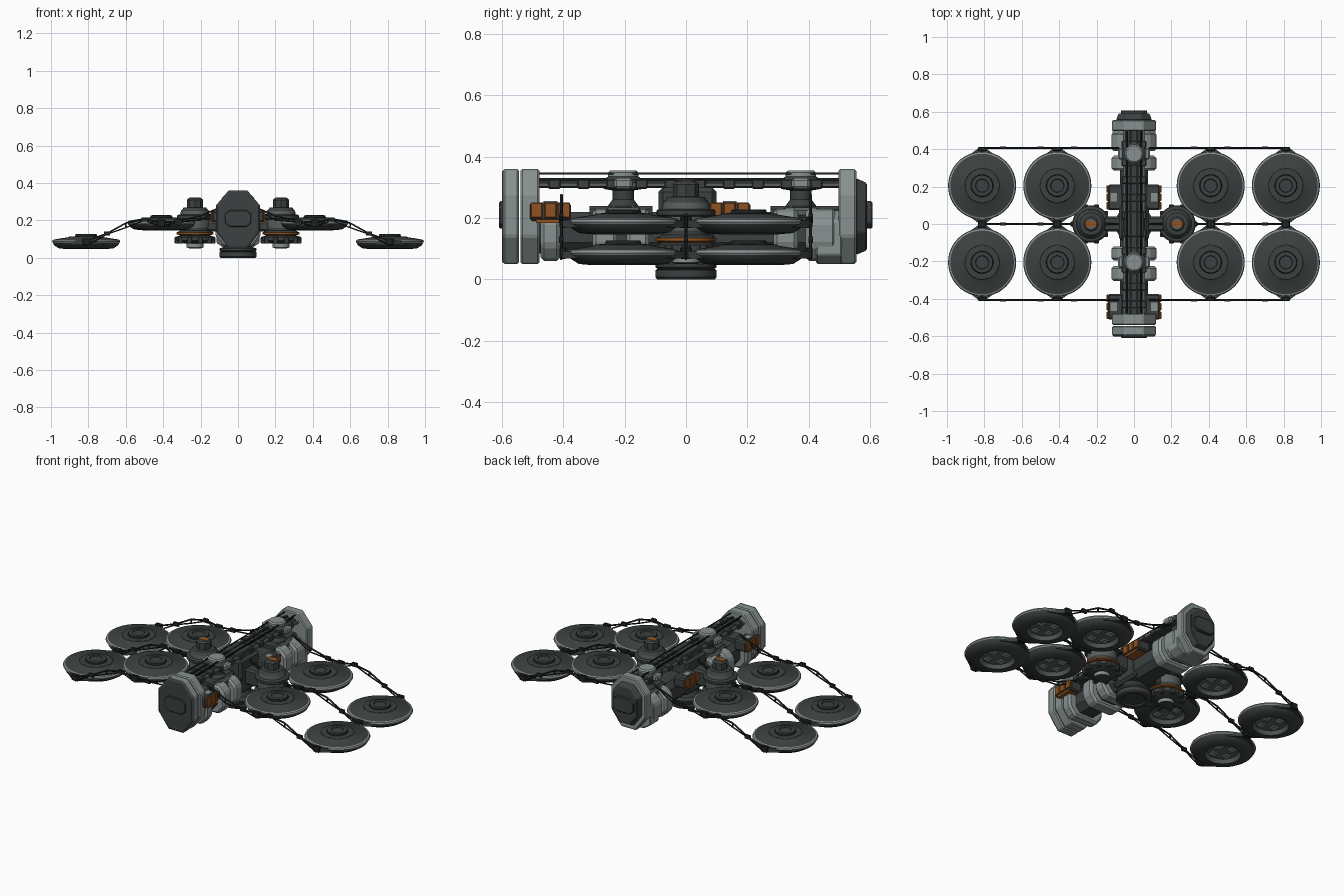
import bpy, bmesh, math
from mathutils import Vector

old = bpy.data.objects.get("Cube")
if old:
    bpy.data.objects.remove(old)


def material(name, rgb):
    m = bpy.data.materials.new(name)
    m.use_nodes = True
    col = (*rgb, 1)
    m.diffuse_color = col
    b = m.node_tree.nodes["Principled BSDF"]
    b.inputs["Base Color"].default_value = col
    b.inputs["Roughness"].default_value = 0.7
    return m


DARK = material("dark grey", (0.045, 0.053, 0.052))
MID = material("mid grey", (0.1, 0.117, 0.115))
LIGHT = material("light grey", (0.25, 0.29, 0.285))
BLACK = material("near black", (0.014, 0.016, 0.016))
ORANGE = material("burnt orange", (0.28, 0.085, 0.015))


def finish(name, bm, mats, bevel=0, smooth=False):
    bmesh.ops.recalc_face_normals(bm, faces=bm.faces)
    me = bpy.data.meshes.new(name)
    bm.to_mesh(me)
    bm.free()
    for m in mats:
        me.materials.append(m)
    ob = bpy.data.objects.new(name, me)
    bpy.context.collection.objects.link(ob)
    if bevel:
        mod = ob.modifiers.new("chamfer", 'BEVEL')
        mod.width, mod.segments = bevel, 1
    if smooth:
        bpy.ops.object.select_all(action='DESELECT')
        ob.select_set(True)
        bpy.context.view_layer.objects.active = ob
        bpy.ops.object.shade_smooth_by_angle(angle=math.radians(30))
    return ob


def box(name, x, y, z, mat, bevel=0.0):
    """Box given by its x, y and z ranges."""
    bm = bmesh.new()
    bmesh.ops.create_cube(bm, size=1)
    for v in bm.verts:
        v.co = [(r[0] + r[1]) / 2 + c * (r[1] - r[0]) for r, c in zip((x, y, z), v.co)]
    return finish(name, bm, [mat], bevel)


def prism(name, pts, axis, lo, hi, mat, bevel=0, shrink=1.0, centre=(0, 0)):
    """Outline extruded along y or z, with the far end optionally tapered."""
    bm = bmesh.new()
    rings = []
    for t, s in ((lo, 1), (hi, shrink)):
        ring = []
        for a, b in pts:
            a, b = [c + (p - c) * s for p, c in zip((a, b), centre)]
            ring.append(bm.verts.new((a, t, b) if axis == 'y' else (a, b, t)))
        rings.append(ring)
        bm.faces.new(ring)
    n = len(pts)
    for i in range(n):
        j = (i + 1) % n
        bm.faces.new((rings[0][i], rings[0][j], rings[1][j], rings[1][i]))
    return finish(name, bm, [mat], bevel)


def lathe(name, loc, profile, mats, sides=40):
    """Solid of revolution; each profile row is radius, height, material of the band above it."""
    bm = bmesh.new()
    rings = [[bm.verts.new((loc[0] + r * math.cos(k * math.tau / sides),
                            loc[1] + r * math.sin(k * math.tau / sides), loc[2] + z))
              for k in range(sides)] for r, z, _ in profile]
    for i in range(len(rings) - 1):
        for k in range(sides):
            j = (k + 1) % sides
            f = bm.faces.new((rings[i][k], rings[i][j], rings[i + 1][j], rings[i + 1][k]))
            f.material_index = profile[i][2]
    bm.faces.new(rings[0]).material_index = profile[0][2]
    bm.faces.new(rings[-1]).material_index = profile[-1][2]
    return finish(name, bm, mats, smooth=True)


def cable(name, pts, radius, mat=BLACK):
    cu = bpy.data.curves.new(name, 'CURVE')
    cu.dimensions = '3D'
    cu.bevel_depth, cu.bevel_resolution = radius, 1
    sp = cu.splines.new('POLY')
    sp.points.add(len(pts) - 1)
    for p, co in zip(sp.points, pts):
        p.co = (*co, 1)
    cu.materials.append(mat)
    ob = bpy.data.objects.new(name, cu)
    bpy.context.collection.objects.link(ob)


def hexagon(w, t, z0, z1, z2, z3):
    return [(-t, z0), (t, z0), (w, z1), (w, z2), (t, z3), (-t, z3), (-w, z2), (-w, z1)]


# End caps: tall hexagonal slabs with dark faces
CAP = hexagon(0.117, 0.05, 0.05, 0.14, 0.28, 0.36)
FACE = hexagon(0.095, 0.042, 0.08, 0.15, 0.27, 0.33)
PORT = hexagon(0.07, 0.045, 0.165, 0.185, 0.235, 0.255)
prism("front_cap_outer", CAP, 'y', -0.545, -0.597, LIGHT, 0.006)
prism("front_cap_inner", CAP, 'y', -0.478, -0.54, LIGHT, 0.006)
prism("front_face", CAP, 'y', -0.595, -0.601, DARK, shrink=0.93, centre=(0, 0.2))
prism("front_port", PORT, 'y', -0.59, -0.61, DARK, 0.004)
prism("rear_cap", CAP, 'y', 0.497, 0.556, LIGHT, 0.006)
prism("rear_face", FACE, 'y', 0.555, 0.59, DARK, 0.004, shrink=0.88, centre=(0, 0.2))
prism("rear_port", PORT, 'y', 0.585, 0.608, DARK, 0.004)

# Lower hull core with light shell sections around it
prism("hull_core", hexagon(0.075, 0.045, 0.085, 0.12, 0.19, 0.22), 'y', -0.5, 0.52, DARK)
SHELL = hexagon(0.12, 0.08, 0.06, 0.11, 0.19, 0.23)
for i, (a, b) in enumerate([(-0.475, -0.41), (-0.305, -0.225), (-0.195, -0.12),
                            (0.285, 0.365), (0.39, 0.49)]):
    prism(f"hull_shell_{i}", SHELL, 'y', a, b, LIGHT, 0.012)
    prism(f"shell_saddle_{i}", hexagon(0.05, 0.04, 0.2, 0.21, 0.23, 0.24),
          'y', a - 0.01, b + 0.01, DARK)
prism("rear_collar", hexagon(0.115, 0.07, 0.05, 0.08, 0.19, 0.225), 'y', 0.425, 0.51, LIGHT, 0.005)

# Upper spine: deck with rails and ribs on posts
box("spine_deck", (-0.045, 0.045), (-0.49, 0.51), (0.298, 0.322), DARK, 0.005)
for s in (-1, 1):
    box("spine_side_rail", sorted((s * 0.045, s * 0.06)), (-0.48, 0.5), (0.303, 0.315), MID)
    box("spine_top_rail", sorted((s * 0.012, s * 0.024)), (-0.48, 0.5), (0.32, 0.33), BLACK)
    cable("spine_pipe", [(s * 0.035, -0.49, 0.345), (s * 0.035, 0.51, 0.345)], 0.004)
for i in range(10):
    y = -0.43 + i * 0.095
    box("spine_rib", (-0.066, 0.066), (y - 0.02, y + 0.02), (0.295, 0.326), DARK, 0.004)
for y in (-0.205, 0.375):
    lathe("spine_post", (0, y, 0), [(0.05, 0.19, 0), (0.05, 0.24, 0), (0.035, 0.26, 0),
          (0.035, 0.29, 0), (0.065, 0.295, 0), (0.065, 0.325, 0), (0.05, 0.335, 1),
          (0.05, 0.348, 1), (0.042, 0.355, 1)], [DARK, LIGHT], 24)
    box("post_saddle", (-0.07, 0.07), (y - 0.06, y + 0.06), (0.2, 0.235), MID, 0.01)
    for s in (-1, 1):
        box("post_lug", sorted((s * 0.055, s * 0.085)), (y - 0.03, y + 0.03), (0.295, 0.33), LIGHT, 0.008)
box("centre_block", (-0.08, 0.08), (-0.09, 0.1), (0.09, 0.3), DARK, 0.015)
box("centre_deck_box", (-0.055, 0.055), (-0.07, 0.07), (0.29, 0.328), DARK, 0.006)

# Cargo boxes with orange outer panels
for y0, y1 in ((-0.51, -0.375), (0.075, 0.21)):
    for s in (-1, 1):
        box("cargo_box", sorted((s * 0.06, s * 0.14)), (y0, y1), (0.19, 0.25), DARK, 0.008)
        box("cargo_light_lid", sorted((s * 0.09, s * 0.125)), (y0 + 0.045, y1 - 0.045), (0.245, 0.256), LIGHT)
        for k in range(3):
            w = (y1 - y0) / 3
            a = y0 + k * w
            box("cargo_orange_panel", sorted((s * 0.135, s * 0.147)), (a + 0.003, a + w - 0.003),
                (0.2, 0.25), ORANGE, 0.003)
        box("cargo_orange_base", sorted((s * 0.08, s * 0.14)), (y0 + 0.02, y1 - 0.02), (0.183, 0.195), ORANGE)

# Base drum under the hull
lathe("base_drum", (0, 0, 0), [(0.06, 0.008, 0), (0.07, 0, 0), (0.094, 0, 0), (0.1, 0.007, 0),
      (0.1, 0.03, 1), (0.093, 0.034, 0), (0.1, 0.04, 0), (0.1, 0.05, 0), (0.075, 0.058, 0),
      (0.06, 0.1, 0)], [DARK, BLACK])

# Side turrets on arms, with an orange band and a lower gear
for s in (-1, 1):
    x = s * 0.23
    box("turret_arm", sorted((s * 0.05, s * 0.2)), (-0.04, 0.04), (0.14, 0.235), DARK, 0.01)
    lathe("turret", (x, 0, 0), [(0.03, 0.05, 0), (0.045, 0.055, 2), (0.045, 0.075, 0), (0.075, 0.08, 0),
          (0.1, 0.092, 0), (0.1, 0.112, 0), (0.08, 0.12, 3), (0.1, 0.125, 3), (0.1, 0.134, 0),
          (0.08, 0.145, 0), (0.08, 0.16, 1), (0.085, 0.19, 1), (0.075, 0.25, 0), (0.06, 0.268, 0),
          (0.045, 0.27, 0)], [DARK, MID, LIGHT, ORANGE], 32)
    lathe("turret_head", (x, 0, 0), [(0.042, 0.26, 0), (0.042, 0.31, 0), (0.032, 0.32, 1)], [DARK, MID], 8)
    box("turret_head_mark", (x - 0.03, x + 0.03), (-0.015, 0.015), (0.314, 0.322), ORANGE)
    lathe("turret_shoulder_ring", (x, 0, 0), [(0.09, 0.205, 0), (0.096, 0.21, 0), (0.096, 0.225, 0),
          (0.088, 0.23, 0)], [DARK], 32)
    for k in range(10):
        a = k * math.tau / 10
        cx, cy = x + 0.095 * math.cos(a), 0.095 * math.sin(a)
        box("gear_tooth", (cx - 0.014, cx + 0.014), (cy - 0.014, cy + 0.014), (0.075, 0.113), DARK, 0.005)

# Eight dishes: domed top with a hub, light rim, recessed underside
DISH = [(0.085, 0.02, 1), (0.1, 0.0, 0), (0.145, 0.004, 0), (0.17, 0.02, 0), (0.178, 0.034, 2),
        (0.182, 0.04, 2), (0.178, 0.049, 2), (0.17, 0.052, 0), (0.095, 0.064, 3), (0.09, 0.068, 0),
        (0.06, 0.069, 3), (0.056, 0.08, 0), (0.036, 0.081, 0), (0.033, 0.076, 0)]
for s in (-1, 1):
    for x0, z in ((0.41, 0.147), (0.812, 0.046)):
        for y in (-0.205, 0.205):
            x = s * x0
            lathe("dish", (x, y, z), DISH, [DARK, MID, LIGHT, BLACK], 48)
            for d in (-1, 1):
                tip = [(x - 0.1, y + d * 0.14), (x + 0.1, y + d * 0.14),
                       (x + 0.02, y + d * 0.2), (x - 0.02, y + d * 0.2)]
                prism("dish_tip", tip, 'z', z + 0.022, z + 0.046, DARK)
                box("dish_clamp", (x - 0.022, x + 0.022), sorted((y + d * 0.185, y + d * 0.208)),
                    (z + 0.02, z + 0.058), BLACK, 0.004)
            for k in range(4):
                a = k * math.tau / 4 + 0.5
                cx, cy = x + 0.055 * math.cos(a), y + 0.055 * math.sin(a)
                box("underside_pad", (cx - 0.02, cx + 0.02), (cy - 0.02, cy + 0.02),
                    (z + 0.012, z + 0.025), LIGHT, 0.004)

# Cable runs with a second strand, cross links and couplers
PATH = [(0.08, 0.275), (0.2, 0.225), (0.32, 0.195), (0.41, 0.19), (0.5, 0.205),
        (0.6, 0.185), (0.7, 0.13), (0.81, 0.09)]
for y in (-0.407, 0, 0.407):
    for s in (-1, 1):
        upper = [Vector((s * x, y, z)) for x, z in PATH]
        lower = [p - Vector((0, 0, 0.024 if i % 2 else 0.004)) for i, p in enumerate(upper)]
        cable("main_cable", upper, 0.005)
        cable("second_cable", lower, 0.004)
        for i in (1, 3, 5):
            cable("cable_link", [upper[i], lower[i]], 0.005)
        for i in (2, 4, 6):
            p = upper[i]
            box("cable_coupler", (p.x - 0.016, p.x + 0.016), (y - 0.007, y + 0.007),
                (p.z - 0.012, p.z + 0.01), BLACK)
